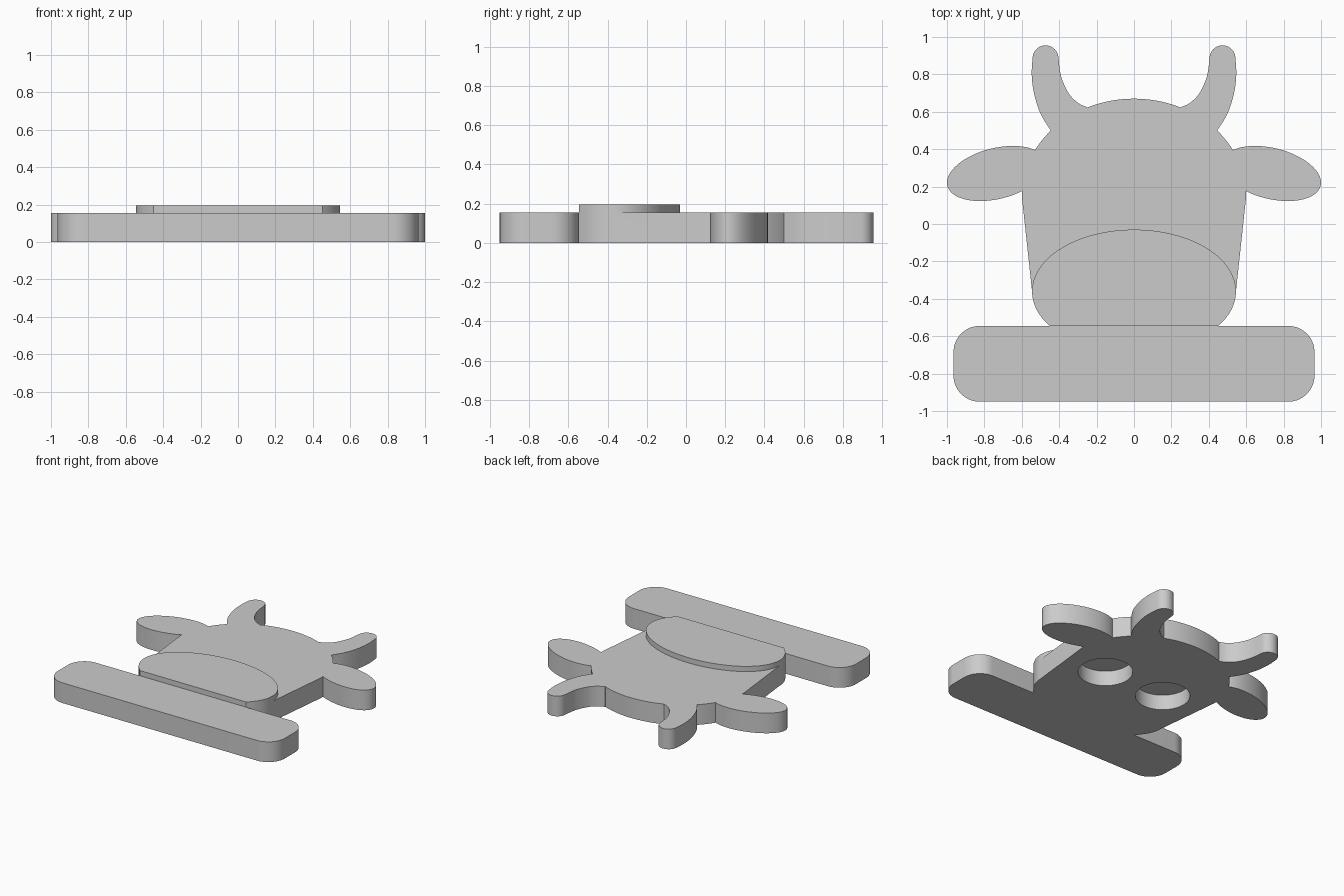
import bpy, bmesh
from math import pi, sin, cos, radians, sqrt

default_cube = bpy.data.objects.get("Cube")
if default_cube:
    bpy.data.objects.remove(default_cube, do_unlink=True)

BASE_TOP = 0.155
MUZZLE_TOP = 0.195
FRONT_CUT = -0.545

grey = bpy.data.materials.new("plain grey")
grey.use_nodes = True
colour = (0.6, 0.6, 0.6, 1)
grey.diffuse_color = colour
grey.node_tree.nodes["Principled BSDF"].inputs["Base Color"].default_value = colour


def arc(cx, cy, rx, ry, start, end, steps=32, tilt=0):
    """Points on an elliptical arc, angles in degrees."""
    t = radians(tilt)
    points = []
    for i in range(steps + 1):
        a = radians(start + (end - start) * i / steps)
        u, v = rx * cos(a), ry * sin(a)
        points.append((cx + u * cos(t) - v * sin(t), cy + u * sin(t) + v * cos(t)))
    return points


def smooth(points, steps=6):
    """Catmull-Rom curve through the points."""
    padded = [points[0]] + points + [points[-1]]
    out = []
    for p, q, r, s in zip(padded, padded[1:], padded[2:], padded[3:]):
        for i in range(steps):
            t = i / steps
            out.append(tuple(
                0.5 * (2 * b + (c - a) * t + (2 * a - 5 * b + 4 * c - d) * t * t
                       + (3 * b - a - 3 * c + d) * t ** 3)
                for a, b, c, d in zip(p, q, r, s)))
    return out + [points[-1]]


def slab(name, outline, bottom, top):
    """Extrude a closed outline into a solid."""
    bm = bmesh.new()
    face = bm.faces.new([bm.verts.new((x, y, bottom)) for x, y in outline])
    grown = bmesh.ops.extrude_face_region(bm, geom=[face])
    for v in grown["geom"]:
        if isinstance(v, bmesh.types.BMVert):
            v.co.z = top
    bmesh.ops.recalc_face_normals(bm, faces=bm.faces)
    mesh = bpy.data.meshes.new(name)
    bm.to_mesh(mesh)
    bm.free()
    mesh.materials.append(grey)
    obj = bpy.data.objects.new(name, mesh)
    bpy.context.collection.objects.link(obj)
    return obj


def combine(target, other, operation):
    """Apply a boolean and discard the second solid."""
    bpy.ops.object.select_all(action="DESELECT")
    bpy.context.view_layer.objects.active = target
    target.select_set(True)
    mod = target.modifiers.new(operation.lower(), "BOOLEAN")
    mod.operation = operation
    mod.solver = "EXACT"
    mod.object = other
    bpy.ops.object.modifier_apply(modifier=mod.name)
    bpy.data.objects.remove(other, do_unlink=True)


def mirrored(outline, side):
    return [(side * x, y) for x, y in outline]


# Head: rounded crown, tapering cheeks, curved jaw running into the base bar
jaw = [p for p in arc(0, -0.36, 0.545, 0.33, 0, -90, 48) if p[1] > FRONT_CUT]
corner_x = 0.545 * sqrt(1 - ((FRONT_CUT + 0.36) / 0.33) ** 2)
jaw.append((corner_x, FRONT_CUT))
right_half = arc(0, 0.15, 0.6, 0.52, 90, 0) + jaw + [(corner_x, -0.6)]
left_half = mirrored(right_half[:0:-1], -1)
body = slab("cow_head_stand", right_half + left_half, 0, BASE_TOP)

# Base bar with rounded corners
bar = []
for x, y, start in ((0.825, -0.685, 0), (-0.825, -0.685, 90),
                    (-0.825, -0.81, 180), (0.825, -0.81, 270)):
    bar += arc(x, y, 0.14, 0.14, start, start + 90, 16)
combine(body, slab("base_bar", bar, 0, BASE_TOP), "UNION")

# Ears and horns on both sides
ear = arc(0.735, 0.27, 0.271, 0.136, 0, 360, 64, tilt=-14)[:-1]
outer = [(0.445, 0.5), (0.5, 0.59), (0.535, 0.7), (0.547, 0.8), (0.542, 0.89)]
inner = [(0.404, 0.89), (0.39, 0.79), (0.35, 0.7), (0.3, 0.648), (0.25, 0.624)]
tip = arc(0.473, 0.887, 0.069, 0.068, 0, 180, 20)
horn = smooth(outer)[:-1] + tip + smooth(inner)[1:] + [(0.28, 0.45)]
for side in (1, -1):
    combine(body, slab("ear", mirrored(ear, side), 0, BASE_TOP), "UNION")
    combine(body, slab("horn", mirrored(horn, side), 0, BASE_TOP), "UNION")

# Raised muzzle
muzzle_top = arc(0, -0.36, 0.545, 0.33, 180, 0, 64)
muzzle = muzzle_top[:-1] + jaw + mirrored(jaw[:0:-1], -1)
combine(body, slab("muzzle", muzzle, 0.13, MUZZLE_TOP), "UNION")

# Two round blind recesses underneath
for side in (1, -1):
    disc = arc(0.26 * side, 0, 0.19, 0.19, 0, 360, 64)[:-1]
    combine(body, slab("recess_cutter", disc, -0.1, 0.116), "DIFFERENCE")

bpy.ops.object.select_all(action="DESELECT")
body.select_set(True)
bpy.context.view_layer.objects.active = body
bpy.ops.object.shade_smooth_by_angle(angle=radians(30))
